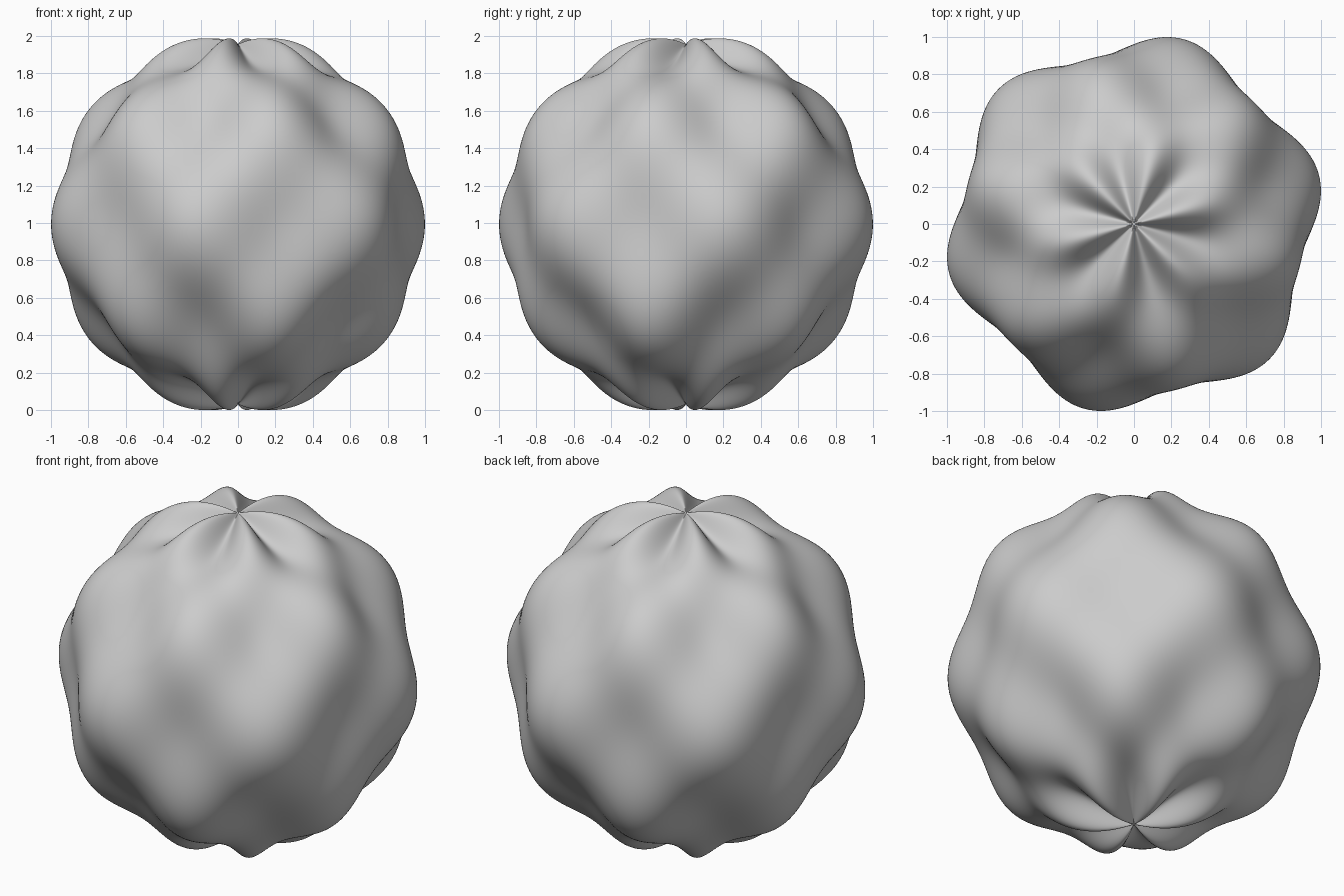
import bpy, bmesh, math

if "Cube" in bpy.data.objects:
    bpy.data.objects.remove(bpy.data.objects["Cube"])

R, AMP = 0.962, 0.061        # mean radius, bump height
LOBES, WAVES = 6, 5          # bumps around, half-waves from pole to pole

# Fine sphere whose radius ripples in longitude and latitude
bm = bmesh.new()
bmesh.ops.create_uvsphere(bm, u_segments=240, v_segments=160, radius=1.0)
for v in bm.verts:
    theta = math.acos(max(-1.0, min(1.0, v.co.z)))
    phi = math.atan2(v.co.y, v.co.x)
    v.co *= R + AMP * math.sin(LOBES * phi) * math.sin(WAVES * theta)

# Stand it on the ground
low = min(v.co.z for v in bm.verts)
for v in bm.verts:
    v.co.z -= low
bmesh.ops.recalc_face_normals(bm, faces=bm.faces)
for f in bm.faces:
    f.smooth = True

mesh = bpy.data.meshes.new("bumpy_sphere")
bm.to_mesh(mesh)
bm.free()
obj = bpy.data.objects.new("bumpy_sphere", mesh)
bpy.context.collection.objects.link(obj)
